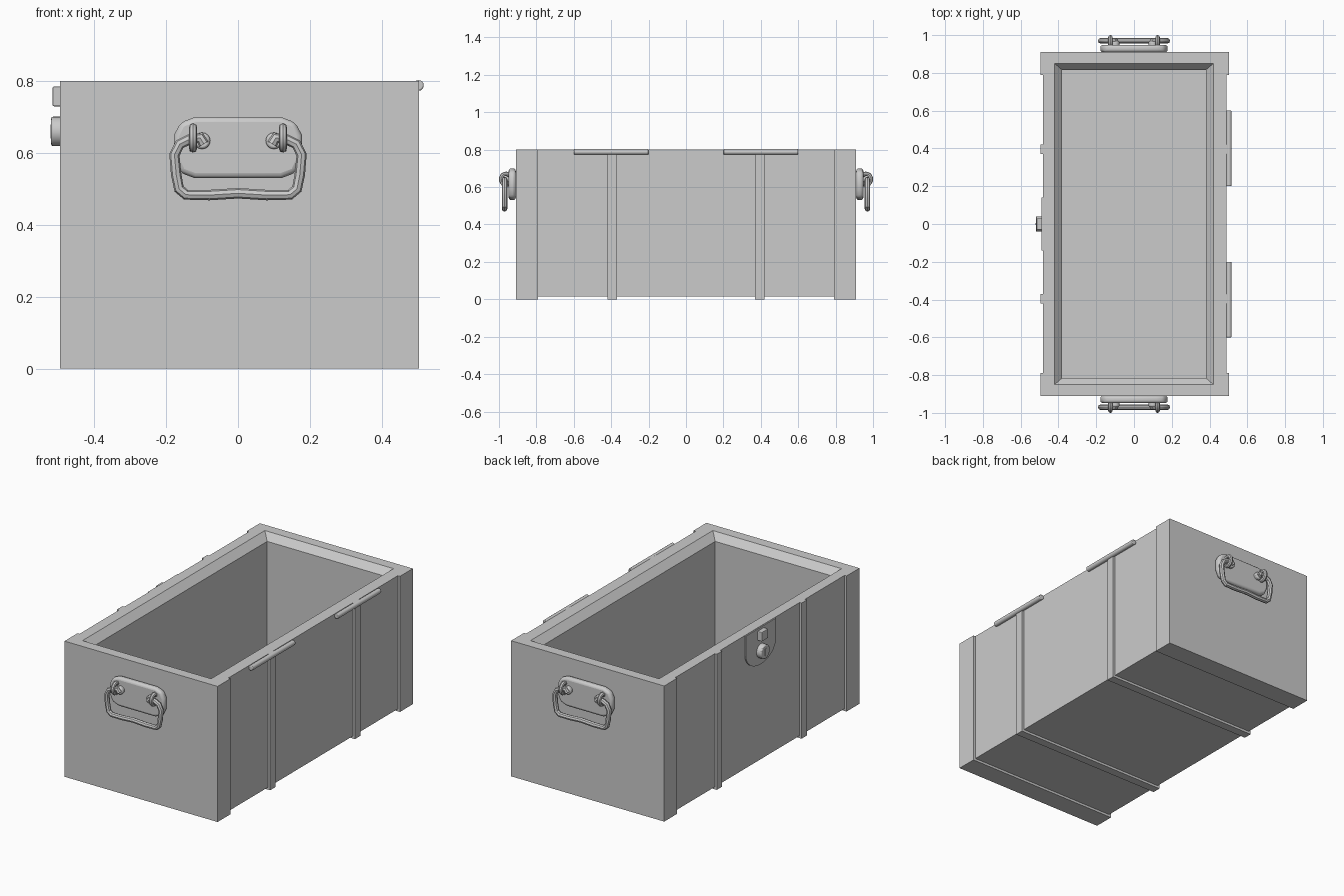
import bpy, bmesh, math
from mathutils import Matrix, Vector

if "Cube" in bpy.data.objects:
    bpy.data.objects.remove(bpy.data.objects["Cube"], do_unlink=True)

grey = bpy.data.materials.new("plain grey")
grey.use_nodes = True
GREY = (0.6, 0.6, 0.6, 1)
grey.diffuse_color = GREY
grey.node_tree.nodes["Principled BSDF"].inputs["Base Color"].default_value = GREY


def finish(name, bm, bevel=0, segments=2, smooth=False):
    bmesh.ops.recalc_face_normals(bm, faces=bm.faces)
    mesh = bpy.data.meshes.new(name)
    bm.to_mesh(mesh)
    bm.free()
    ob = bpy.data.objects.new(name, mesh)
    bpy.context.collection.objects.link(ob)
    mesh.materials.append(grey)
    if bevel:
        mod = ob.modifiers.new("bevel", "BEVEL")
        mod.width, mod.segments, mod.limit_method = bevel, segments, "ANGLE"
    if smooth:
        bpy.ops.object.select_all(action="DESELECT")
        ob.select_set(True)
        bpy.context.view_layer.objects.active = ob
        bpy.ops.object.shade_smooth_by_angle(angle=math.radians(35))
    return ob


def box(name, x, y, z, **kw):
    bm = bmesh.new()
    size = [b - a for a, b in (x, y, z)]
    mid = [(a + b) / 2 for a, b in (x, y, z)]
    bmesh.ops.create_cube(bm, size=1, matrix=Matrix.Translation(mid) @ Matrix.Diagonal((*size, 1)))
    return finish(name, bm, **kw)


def rod(name, centre, axis, radius, length, sides=20, **kw):
    bm = bmesh.new()
    turn = Vector((0, 0, 1)).rotation_difference(Vector(axis)).to_matrix().to_4x4()
    bmesh.ops.create_cone(bm, cap_ends=True, segments=sides, radius1=radius, radius2=radius,
                          depth=length, matrix=Matrix.Translation(centre) @ turn)
    return finish(name, bm, smooth=True, **kw)


def plate(name, outline, to_world, depth, **kw):
    """Extrude a flat outline (u, v) along the vector depth."""
    bm = bmesh.new()
    face = bm.faces.new([bm.verts.new(to_world(u, v)) for u, v in outline])
    new = bmesh.ops.extrude_face_region(bm, geom=[face])["geom"]
    bmesh.ops.translate(bm, vec=depth, verts=[g for g in new if isinstance(g, bmesh.types.BMVert)])
    return finish(name, bm, **kw)


def tube(name, points, radius, closed=False):
    """Sweep a round section along a path and turn it into a mesh."""
    cu = bpy.data.curves.new(name, "CURVE")
    cu.dimensions = "3D"
    cu.bevel_depth, cu.bevel_resolution, cu.use_fill_caps = radius, 2, True
    sp = cu.splines.new("POLY")
    sp.points.add(len(points) - 1)
    for p, co in zip(sp.points, points):
        p.co = (*co, 1)
    sp.use_cyclic_u = closed
    temp = bpy.data.objects.new(name + "_path", cu)
    bpy.context.collection.objects.link(temp)
    bpy.context.view_layer.update()
    mesh = bpy.data.meshes.new_from_object(temp.evaluated_get(bpy.context.evaluated_depsgraph_get()))
    bpy.data.objects.remove(temp, do_unlink=True)
    bm = bmesh.new()
    bm.from_mesh(mesh)
    bpy.data.meshes.remove(mesh)
    return finish(name, bm, smooth=True)


# Open box: nested rectangles joined into walls, rim, chamfer and floor
LEFT, RIGHT, END, TOP, BASE = -0.482, 0.49, 0.91, 0.8, 0.014
levels = [(LEFT, RIGHT, END, BASE), (LEFT, RIGHT, END, TOP), (-0.42, 0.42, 0.85, TOP),
          (-0.38, 0.38, 0.815, TOP - 0.04), (-0.38, 0.38, 0.815, 0.05)]
bm = bmesh.new()
rings = [[bm.verts.new((x, y, z)) for x, y in ((a, -e), (b, -e), (b, e), (a, e))]
         for a, b, e, z in levels]
for low, high in zip(rings, rings[1:]):
    for i in range(4):
        j = (i + 1) % 4
        bm.faces.new((low[i], low[j], high[j], high[i]))
bm.faces.new(rings[0])
bm.faces.new(rings[-1])
finish("box_body", bm)

# Bands running down both sides and under the base
OUT_L, OUT_R = -0.495, 0.504
for kind, near, far in (("end", 0.79, END), ("middle", 0.37, 0.42)):
    for s, where in ((-1, "front"), (1, "back")):
        y = sorted((s * near, s * far))
        name = f"{where}_{kind}_band"
        box(name + "_right", (OUT_L, LEFT), y, (0, TOP))
        box(name + "_left", (RIGHT, OUT_R), y, (0, TOP))
        box(name + "_base", (LEFT, RIGHT), y, (0, BASE))

# Hinge barrels
for s, where in ((-1, "front"), (1, "back")):
    rod(f"{where}_hinge", (0.502, s * 0.4, 0.788), (0, 1, 0), 0.015, 0.4, sides=16, bevel=0.004)

# Lock: tongue-shaped plate, staple and round keyhole boss
arc = [math.radians(180 + 180 * i / 16) for i in range(17)]
tongue = [(0.14, TOP - 0.002), (-0.14, TOP - 0.002)]
tongue += [(0.14 * math.cos(a), 0.68 + 0.1 * math.sin(a)) for a in arc]
plate("lock_plate", tongue, lambda u, v: (LEFT, u, v), (-0.007, 0, 0))
box("lock_staple", (-0.516, LEFT), (-0.03, 0.03), (0.73, 0.785), bevel=0.004)
rod("lock_boss", (-0.5, 0, 0.66), (1, 0, 0), 0.041, 0.04, sides=24, bevel=0.005)
box("keyhole", (-0.522, -0.515), (-0.006, 0.006), (0.64, 0.68))

# Carrying handles on both ends
half_plate = [(0.12, 0.7), (0.16, 0.685), (0.178, 0.65), (0.178, 0.585), (0.16, 0.545), (0.12, 0.53)]
plate_outline = half_plate + [(-x, z) for x, z in reversed(half_plate)]
half_grip = [(0.095, 0.625), (0.105, 0.642), (0.135, 0.638), (0.162, 0.625), (0.177, 0.595),
             (0.172, 0.54), (0.164, 0.5), (0.145, 0.484), (0.08, 0.483)]
for s, where in ((-1, "front"), (1, "back")):
    plate(f"{where}_handle_plate", plate_outline, lambda u, v: (u, s * END, v),
          (0, s * 0.038, 0), bevel=0.014, segments=3, smooth=True)
    grip = half_grip + [(0, 0.488)] + [(-x, z) for x, z in reversed(half_grip)]
    tube(f"{where}_handle_grip", [(x, s * 0.97, z) for x, z in grip], 0.0145)
    for t, side in ((-1, "right"), (1, "left")):
        loop = [2 * math.pi * i / 20 for i in range(20)]
        tube(f"{where}_{side}_handle_eye",
             [(t * 0.125, s * (0.962 + 0.027 * math.cos(a)), 0.642 + 0.029 * math.sin(a)) for a in loop],
             0.0115, closed=True)
        rod(f"{where}_{side}_handle_lug", (t * 0.1, s * 0.953, 0.634), (0, 1, 0), 0.023, 0.03,
            sides=16, bevel=0.006)
